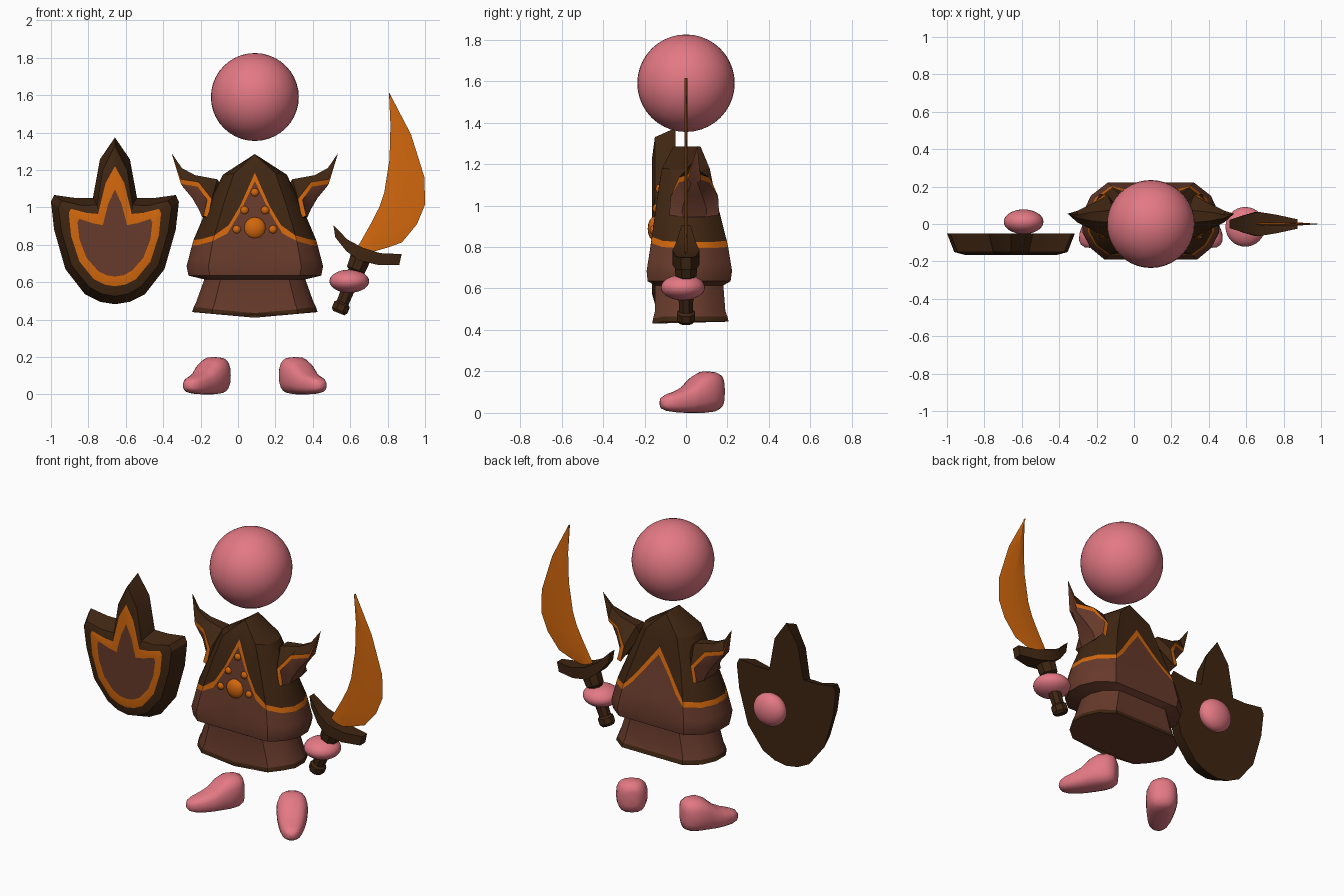
import bpy, bmesh, math
from mathutils import Vector

CX = 0.09  # symmetry line of the figure


def material(name, rgb):
    m = bpy.data.materials.new(name)
    m.diffuse_color = (*rgb, 1)
    return m


PINK = material("pink", (0.77, 0.19, 0.23))
DARK = material("dark brown", (0.05, 0.019, 0.006))
BROWN = material("red brown", (0.135, 0.042, 0.024))
ORANGE = material("orange", (0.64, 0.135, 0.004))


def finish(name, bm, mats, angle=30):
    bmesh.ops.remove_doubles(bm, verts=bm.verts, dist=0.0005)
    bmesh.ops.recalc_face_normals(bm, faces=bm.faces)
    me = bpy.data.meshes.new(name)
    bm.to_mesh(me)
    bm.free()
    for m in mats:
        me.materials.append(m)
    ob = bpy.data.objects.new(name, me)
    bpy.context.collection.objects.link(ob)
    bpy.ops.object.select_all(action='DESELECT')
    ob.select_set(True)
    bpy.context.view_layer.objects.active = ob
    bpy.ops.object.shade_smooth_by_angle(angle=math.radians(angle))
    return ob


def loft(rings, rule=lambda row, col: 0, caps=(0, 0)):
    """Skin closed rings of points; rule gives the material of each quad."""
    bm = bmesh.new()
    vs = [[bm.verts.new(p) for p in r] for r in rings]
    n = len(rings[0])
    for i in range(len(vs) - 1):
        for j in range(n):
            k = (j + 1) % n
            f = bm.faces.new((vs[i][j], vs[i][k], vs[i + 1][k], vs[i + 1][j]))
            f.material_index = rule(i, j)
    for ring, mat in ((vs[0], caps[0]), (vs[-1], caps[1])):
        if mat is not None:
            bm.faces.new(ring).material_index = mat
    return bm


def ball(name, loc, size, mat, seg=32):
    bm = bmesh.new()
    bmesh.ops.create_uvsphere(bm, u_segments=seg, v_segments=seg // 2, radius=1)
    for v in bm.verts:
        v.co = Vector((v.co.x * size[0], v.co.y * size[1], v.co.z * size[2])) + Vector(loc)
    return finish(name, bm, [mat], 60)


def interp(table, z):
    for a, b in zip(table, table[1:]):
        if z <= b[0]:
            t = max(0, (z - a[0]) / (b[0] - a[0]))
            return [p + (q - p) * t for p, q in zip(a[1:], b[1:])]
    return table[-1][1:]


# Head and hands
ball("head", (CX, 0, 1.59), (0.235,) * 3, PINK, 40)
ball("sword_hand", (0.595, -0.015, 0.605), (0.106, 0.106, 0.062), PINK)
ball("shield_hand", (-0.59, 0.012, 0.84), (0.106, 0.066, 0.1), PINK)

# Robe: height, half width, front depth, back depth
PROFILE = [(0.40, 0.337, 0.165, 0.21), (0.45, 0.335, 0.16, 0.205), (0.49, 0.315, 0.15, 0.19),
           (0.615, 0.27, 0.15, 0.18), (0.635, 0.355, 0.185, 0.215), (0.685, 0.365, 0.19, 0.222),
           (0.82, 0.33, 0.168, 0.2), (0.925, 0.29, 0.155, 0.165), (1.177, 0.17, 0.118, 0.115),
           (1.285, 0.0, 0.06, 0.07)]
# Cross-section half: u, v, height of the lower trim edge
HALF = [(0, -1, 1.14), (0.31, -1, 0.965), (0.47, -1, 0.86), (0.68, -1, 0.82), (0.88, -0.68, 0.8),
        (1, -0.25, 0.795), (1, 0.25, 0.795), (0.88, 0.68, 0.795), (0.63, 1, 0.80),
        (0.47, 1, 0.86), (0.31, 1, 0.94), (0, 1, 1.05)]
COLS = HALF + [(-u, v, t) for u, v, t in HALF[-2:0:-1]]


def robe_point(col, row):
    u, v, lo = col
    hi = lo + (0.045 if abs(u) < 0.5 else 0.03)
    hem = 0.44 - (0.03 * (1 - abs(u)) if v == -1 else 0)
    z = [hem, hem + 0.025, 0.49, 0.615, 0.635, 0.685, 0.685 + (lo - 0.685) / 3,
         0.685 + (lo - 0.685) * 2 / 3, lo, hi, hi + (1.285 - hi) * 0.4,
         hi + (1.285 - hi) * 0.76, 1.285][row]
    w, f, b = interp(PROFILE, z)
    return (CX + u * w, v * (f if v < 0 else b), z)


rings = [[robe_point(c, r) for c in COLS] for r in range(13)]
bm = loft(rings, lambda i, j: 1 if i == 0 or i > 8 else (2 if i == 8 else 0), (0, None))
finish("robe", bm, [BROWN, DARK, ORANGE])

# Pointed shoulder flares: top, trim upper, trim lower and bottom points per section
FLARE = [(0.03, [(0.39, 1.21), (0.395, 1.15), (0.395, 1.125), (0.385, 1.11)]),
         (0.075, [(0.32, 1.172), (0.30, 1.135), (0.305, 1.11), (0.335, 1.05)]),
         (0.115, [(0.2, 1.15), (0.23, 1.045), (0.255, 1.04), (0.3, 0.99)]),
         (0.12, [(0.17, 1.1), (0.25, 0.945), (0.275, 0.955), (0.28, 0.945)])]
for side, name in ((-1, "left_shoulder_flare"), (1, "right_shoulder_flare")):
    rings = [[(CX + side * 0.445, 0.055, 1.29)] * 8]
    for d, pts in FLARE:
        depths = (d * 0.3, d, d, d * 0.5)
        ring = [(CX + side * h, 0.04 - y, z) for (h, z), y in zip(pts, depths)]
        ring += [(x, 0.08 - y, z) for x, y, z in reversed(ring)]
        rings.append(ring)
    bm = bmesh.new()
    bm.free()
    bm = loft(rings, lambda i, j: (0, 1, 2, 2, 2, 1, 0, 0)[j], (None, 0))
    finish(name, bm, [DARK, ORANGE, BROWN])

# Gems on the chest
ball("large_gem", (CX, -0.15, 0.888), (0.06, 0.035, 0.06), ORANGE, 16)
for i, (dx, z) in enumerate([(0, 1.08), (-0.055, 0.985), (0.055, 0.985), (-0.097, 0.882), (0.097, 0.882)]):
    front = interp(PROFILE, z)[1]
    ball(f"small_gem_{i + 1}", (CX + dx, -front, z), (0.023, 0.015, 0.023), ORANGE, 8)

# Feet: station along the foot, half width, bottom, top
FOOT = [(-0.095, 0.03, 0.06, 0.15), (-0.083, 0.06, 0.02, 0.185), (-0.05, 0.082, 0.005, 0.198),
        (0, 0.09, 0, 0.2), (0.05, 0.086, 0, 0.175), (0.1, 0.077, 0, 0.13), (0.15, 0.067, 0.002, 0.107),
        (0.2, 0.054, 0.008, 0.092), (0.232, 0.035, 0.018, 0.078), (0.245, 0.014, 0.035, 0.06)]
for side, name in ((-1, "left_foot"), (1, "right_foot")):
    rings = []
    for s, w, z0, z1 in FOOT:
        ring = []
        for k in range(20):
            a = math.tau * k / 20
            c, q = [math.copysign(abs(t) ** 0.75, t) for t in (math.cos(a), math.sin(a))]
            ring.append((CX + side * (0.225 + 0.56 * s - 0.83 * w * c),
                         0.085 - 0.83 * s - 0.56 * w * c, (z0 + z1) / 2 + (z1 - z0) / 2 * q))
        rings.append(ring)
    finish(name, loft(rings), [PINK], 70)

# Flame-shaped shield: half outlines of the nested layers, tip to base
LAYERS = [
    (-0.05, [(0, 1.374), (0.08, 1.257), (0.118, 1.05), (0.21, 1.05), (0.325, 1.066),
             (0.342, 1.03), (0.325, 0.88), (0.265, 0.67), (0.16, 0.535), (0.08, 0.495), (0, 0.482)]),
    (-0.15, [(0, 1.33), (0.065, 1.2), (0.095, 1.012), (0.18, 1.01), (0.285, 1.035),
             (0.303, 1.0), (0.285, 0.87), (0.232, 0.69), (0.138, 0.575), (0.07, 0.537), (0, 0.525)]),
    (-0.165, [(0, 1.22), (0.05, 1.13), (0.09, 0.965), (0.15, 0.97), (0.235, 0.992),
              (0.247, 0.97), (0.235, 0.85), (0.19, 0.71), (0.112, 0.615), (0.055, 0.587), (0, 0.578)]),
    (-0.165, [(0, 1.096), (0.035, 1.02), (0.065, 0.905), (0.12, 0.915), (0.19, 0.938),
              (0.2, 0.92), (0.19, 0.83), (0.152, 0.73), (0.09, 0.66), (0.045, 0.637), (0, 0.63)])]
rings = [[(-0.658 + h, y, z) for h, z in p] + [(-0.658 - h, y, z) for h, z in p[-2:0:-1]]
         for y, p in LAYERS]
finish("shield", loft(rings, lambda i, j: 1 if i == 2 else 0, (0, 2)), [DARK, ORANGE, BROWN])

# Curved blade: paired points on the inner and outer edges
BLADE = [((0.62, 0.76), (0.73, 0.765)), ((0.655, 0.815), (0.80, 0.785)), ((0.717, 0.925), (0.877, 0.813)),
         ((0.755, 1.0), (0.957, 0.91)), ((0.782, 1.08), (1.0, 1.015)), ((0.81, 1.257), (0.997, 1.16)),
         ((0.815, 1.44), (0.925, 1.39)), ((0.807, 1.615), (0.809, 1.612))]
rings = []
for (ax, az), (bx, bz) in BLADE:
    mx, mz = ax * 0.6 + bx * 0.4, az * 0.6 + bz * 0.4
    rings.append([(ax, 0, az), (mx, -0.008, mz), (bx, 0, bz), (mx, 0.008, mz)])
finish("blade", loft(rings), [ORANGE])

# Curved guard: upper edge, lower edge, half depth
GUARD = [((0.51, 0.905), (0.52, 0.84), 0.022), ((0.585, 0.828), (0.58, 0.765), 0.045),
         ((0.665, 0.785), (0.65, 0.715), 0.065), ((0.76, 0.755), (0.75, 0.692), 0.05),
         ((0.875, 0.75), (0.862, 0.692), 0.025)]
rings = [[(a[0], -d, a[1]), (a[0], d, a[1]), (b[0], d, b[1]), (b[0], -d, b[1])] for a, b, d in GUARD]
finish("guard", loft(rings), [DARK])

# Hilt with collar and pommel: distance from the pommel end, radius
HILT = [(0, 0.035), (0.015, 0.048), (0.05, 0.048), (0.06, 0.036), (0.24, 0.042),
        (0.25, 0.055), (0.32, 0.06)]
axis = Vector((0.37, 0, 0.93)).normalized()
across = Vector((axis.z, 0, -axis.x))
rings = []
for s, r in HILT:
    c = Vector((0.538, 0, 0.435)) + axis * s
    rings.append([c + across * r * math.cos(math.tau * k / 8 + 0.39)
                  + Vector((0, r * math.sin(math.tau * k / 8 + 0.39), 0)) for k in range(8)])
finish("hilt", loft(rings), [DARK])
